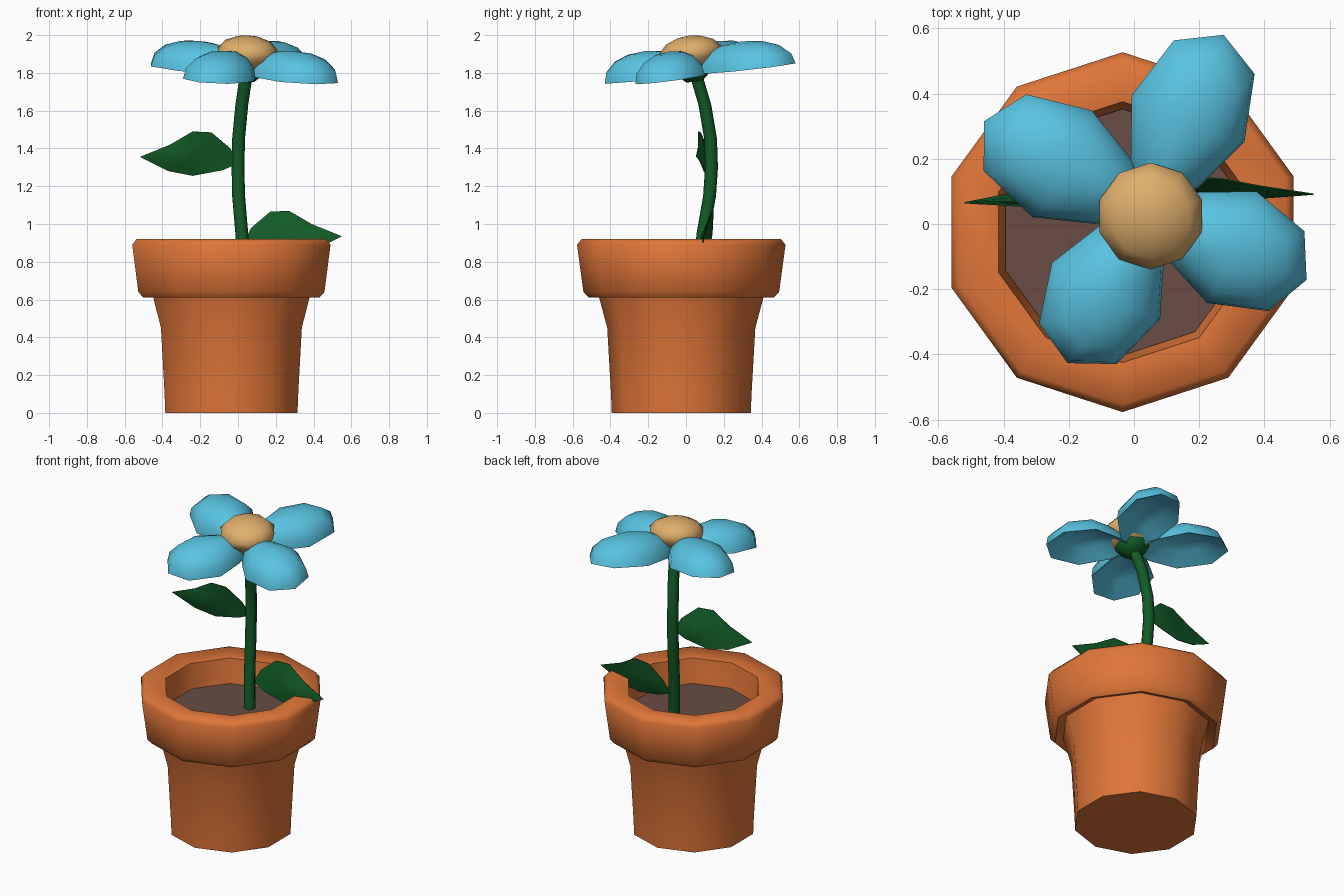
import bpy
import bmesh
from math import radians, sin, cos, pi
from mathutils import Matrix, Vector

cube = bpy.data.objects.get("Cube")
if cube:
    bpy.data.objects.remove(cube, do_unlink=True)


def material(name, rgb):
    mat = bpy.data.materials.new(name)
    mat.use_nodes = True
    color = (*rgb, 1)
    mat.diffuse_color = color
    mat.node_tree.nodes["Principled BSDF"].inputs["Base Color"].default_value = color
    return mat


terracotta = material("terracotta", (0.74, 0.18, 0.04))
earth = material("earth", (0.14, 0.075, 0.058))
leaf_green = material("leaf green", (0.006, 0.105, 0.02))
petal_blue = material("petal blue", (0.1, 0.55, 0.76))
pollen = material("pollen", (0.74, 0.43, 0.15))


def loft(name, rings, mat, angle=60):
    """Skin closed rings of equal length and cap both ends."""
    bm = bmesh.new()
    loops = [[bm.verts.new(p) for p in ring] for ring in rings]
    for a, b in zip(loops, loops[1:]):
        for i in range(len(a)):
            j = (i + 1) % len(a)
            bm.faces.new((a[i], a[j], b[j], b[i]))
    bm.faces.new(loops[0][::-1])
    bm.faces.new(loops[-1])
    bmesh.ops.remove_doubles(bm, verts=bm.verts, dist=0.0005)
    bmesh.ops.recalc_face_normals(bm, faces=bm.faces)
    mesh = bpy.data.meshes.new(name)
    bm.to_mesh(mesh)
    bm.free()
    mesh.materials.append(mat)
    mesh.shade_smooth()
    mesh.set_sharp_from_angle(angle=radians(angle))
    obj = bpy.data.objects.new(name, mesh)
    bpy.context.collection.objects.link(obj)
    return obj


def circle(r, z, sides=10, center=(0, 0)):
    return [Vector((center[0] + r * cos(pi / 2 + 2 * pi * i / sides),
                    center[1] + r * sin(pi / 2 + 2 * pi * i / sides), z))
            for i in range(sides)]


# Pot with a heavy rim and a hollow top
pot_center = (-0.035, -0.025)
pot_profile = [(0.368, 0), (0.372, 0.1), (0.392, 0.45), (0.44, 0.63),
               (0.49, 0.61), (0.518, 0.64), (0.552, 0.89), (0.528, 0.92),
               (0.40, 0.905), (0.38, 0.75), (0.37, 0.7)]
loft("pot", [circle(r, z, center=pot_center) for r, z in pot_profile], terracotta)
loft("soil", [circle(0.378, z, center=pot_center) for z in (0.71, 0.75)], earth)

# Bent stem
stem_path = [(0.035, 0.07, 0.72), (0.02, 0.09, 0.95), (0.003, 0.125, 1.15),
             (0, 0.135, 1.3), (0.003, 0.13, 1.45), (0.02, 0.1, 1.63),
             (0.045, 0.05, 1.8)]
loft("stem", [circle(0.034, z, 8, (x, y)) for x, y, z in stem_path], leaf_green)

# Leaves: pointed outline, thicker along the middle
leaf_outline = [(0, -0.02), (0.08, -0.055), (0.24, -0.085), (0.37, -0.06),
                (0.52, 0.015), (0.36, 0.08), (0.24, 0.15), (0.14, 0.145),
                (0.04, 0.06)]


def leaf(name, side, base, sweep, lean):
    def ring(scale, depth):
        return [Vector((base[0] + side * (0.22 + (x - 0.22) * scale),
                        base[1] + depth - sweep * x + lean * z * scale,
                        base[2] + 0.02 + (z - 0.02) * scale))
                for x, z in leaf_outline]
    loft(name, [ring(0.4, -0.014), ring(1, -0.002), ring(1, 0.002), ring(0.4, 0.014)],
         leaf_green)


leaf("right_leaf", -1, (0, 0.12, 1.34), 0.1, -0.2)
leaf("left_leaf", 1, (0.03, 0.125, 0.92), 0.07, 0.2)

# Flower head, built flat and then tilted toward the front
tilt = (Matrix.Translation((0.045, 0.04, 1.795))
        @ Matrix.Rotation(radians(7), 4, 'X') @ Matrix.Rotation(radians(2.7), 4, 'Y'))


def tilted(name, rings, mat, turn=0, angle=60):
    spin = tilt @ Matrix.Rotation(radians(turn), 4, 'Z')
    return loft(name, [[spin @ p for p in ring] for ring in rings], mat, angle)


tilted("calyx", [circle(r, z, 8) for r, z in
                 [(0.045, -0.04), (0.1, 0.01), (0.1, 0.05), (0.05, 0.08)]], leaf_green)
tilted("flower_center", [circle(r, z) for r, z in
                         [(0.11, 0.03), (0.155, 0.09), (0.165, 0.13), (0.125, 0.172),
                          (0.06, 0.197), (0, 0.204)]], pollen)

# Petals: domed above, hollow below
half = [(0.03, 0.05), (0.13, 0.115), (0.31, 0.188), (0.515, 0.135)]
petal_outline = half + [(0.59, 0)] + [(x, -y) for x, y in reversed(half)]
petal_layers = [(0, 0.08), (0.55, 0.06), (0.94, 0.005), (1, 0),
                (0.94, 0.055), (0.72, 0.105), (0.4, 0.135), (0, 0.145)]
petals = {"back_petal": (67, 1), "right_petal": (151, 0.98),
          "front_petal": (242, 0.9), "left_petal": (-24, 0.9)}
for name, (turn, length) in petals.items():
    rings = [[Vector((length * (0.3 + (x - 0.3) * s), y * s, h))
              for x, y in petal_outline] for s, h in petal_layers]
    tilted(name, rings, petal_blue, turn, 65)
